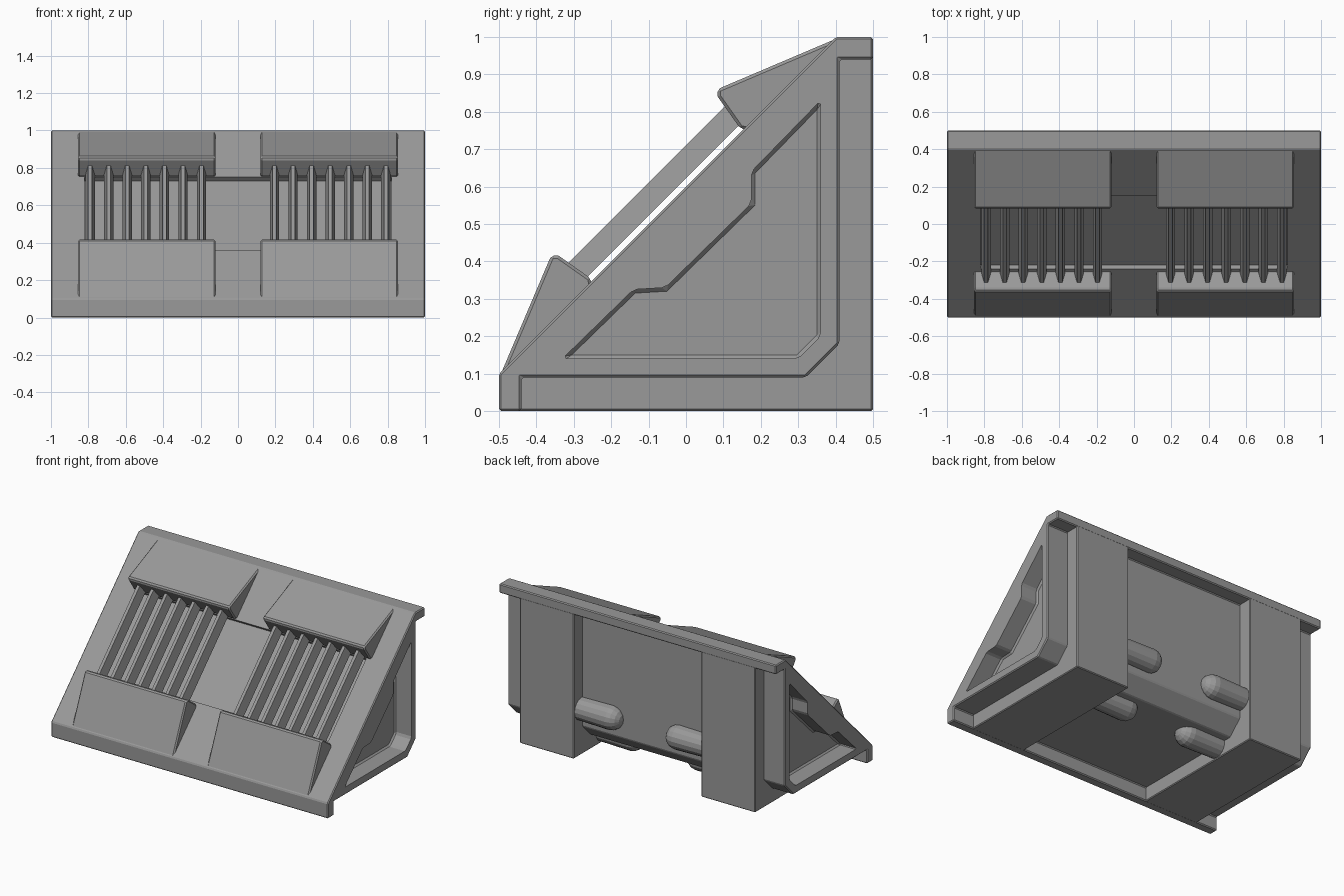
import bpy, bmesh, math
from mathutils import Matrix

if "Cube" in bpy.data.objects:
    bpy.data.objects.remove(bpy.data.objects["Cube"])

# Dark grey finish shared by every part
grey = bpy.data.materials.new("dark_grey")
grey.diffuse_color = (0.32, 0.32, 0.32, 1)
grey.use_nodes = True
grey.node_tree.nodes["Principled BSDF"].inputs["Base Color"].default_value = grey.diffuse_color


def finish(name, bm, bevel=0.0):
    bmesh.ops.recalc_face_normals(bm, faces=bm.faces[:])
    me = bpy.data.meshes.new(name)
    bm.to_mesh(me)
    bm.free()
    me.materials.append(grey)
    ob = bpy.data.objects.new(name, me)
    bpy.context.collection.objects.link(ob)
    if bevel:
        m = ob.modifiers.new("edge_bevel", 'BEVEL')
        m.width = bevel
        m.segments = 1
        m.limit_method = 'ANGLE'
    return ob


def prism(name, profile, x0, x1, bevel=0.0):
    """Extrude a (y, z) profile along x."""
    bm = bmesh.new()
    face = bm.faces.new([bm.verts.new((x0, y, z)) for y, z in profile])
    ext = bmesh.ops.extrude_face_region(bm, geom=[face])
    moved = [v for v in ext["geom"] if isinstance(v, bmesh.types.BMVert)]
    bmesh.ops.translate(bm, verts=moved, vec=(x1 - x0, 0, 0))
    return finish(name, bm, bevel)


def cut(target, cutter):
    m = target.modifiers.new("cut", 'BOOLEAN')
    m.operation = 'DIFFERENCE'
    m.solver = 'EXACT'
    m.object = cutter
    bpy.context.view_layer.objects.active = target
    for mod in [mm.name for mm in target.modifiers]:
        bpy.ops.object.modifier_apply(modifier=mod)
    bpy.data.objects.remove(cutter)


def flip(p):
    """Mirror a (y, z) point across the middle of the slope."""
    return (0.5 - p[1], 0.5 - p[0])


# Wedge core with front and top lips
core = prism("wedge_body", [
    (-0.5, 0), (-0.44, 0), (-0.44, 0.09), (0.32, 0.09), (0.41, 0.18),
    (0.41, 0.94), (0.5, 0.94), (0.5, 1.0), (0.4, 1.0), (-0.5, 0.1)],
    -1, 1, 0.006)

# Shallow recessed panel in the slope
cut(core, prism("panel_cutter", [
    (0.17, 0.73), (0.15, 0.75), (0.05, 0.85), (-0.34, 0.46),
    (-0.24, 0.36), (-0.22, 0.34)], -0.82, 0.82))

# Stepped pockets in both sides
pocket = [(-0.33, 0.14), (0.30, 0.14), (0.36, 0.20), (0.36, 0.83),
          (0.175, 0.64), (0.175, 0.555), (-0.055, 0.33), (-0.14, 0.325)]
for s in (-1, 1):
    cut(core, prism("pocket_cutter", pocket, s * 0.88, s * 1.1, 0.01))

hood = [(0.41, 0.999), (0.083, 0.86), (0.085, 0.84), (0.145, 0.755),
        (0.20, 0.745), (0.41, 0.96)]
bar_count = 7
for s, side in ((-1, "left"), (1, "right")):
    # Back and bottom feet
    prism(f"foot_{side}", [
        (-0.45, 0), (0.5, 0), (0.5, 0.95), (0.39, 0.95), (0.39, 0.2),
        (0.31, 0.11), (-0.45, 0.11)], s * 0.46, s * 0.85, 0.005)

    # Hoods above and below the bars
    prism(f"upper_hood_{side}", hood, s * 0.12, s * 0.855, 0.008)
    prism(f"lower_hood_{side}", [flip(p) for p in hood],
          s * 0.12, s * 0.855, 0.008)

    # Grille bars with a tapered section, running up the slope
    bm = bmesh.new()
    for i in range(bar_count):
        cx = s * (0.195 + i * 0.0993)
        rings = []
        for y, z in ((-0.33, 0.27), (0.17, 0.77)):
            ring = []
            for dx, lift in ((-0.025, 0.011), (0.025, 0.011),
                             (0.010, 0.055), (-0.010, 0.055)):
                ring.append(bm.verts.new((cx + dx, y - lift, z + lift)))
            rings.append(ring)
        a, b = rings
        bm.faces.new(a)
        bm.faces.new(b)
        for k in range(4):
            n = (k + 1) % 4
            bm.faces.new((a[k], a[n], b[n], b[k]))
    finish(f"grille_bars_{side}", bm)

    # Round-ended pegs on the back and the underside
    for place, y, z in (("back", 0.42, 0.30), ("bottom", 0.20, 0.08)):
        bm = bmesh.new()
        bmesh.ops.create_uvsphere(bm, u_segments=16, v_segments=8, radius=0.077)
        for v in bm.verts:
            if v.co.z > 0.001:
                v.co.z += 0.26
        bmesh.ops.transform(
            bm, verts=bm.verts[:],
            matrix=Matrix.Translation((s * 0.24, y, z))
            @ Matrix.Rotation(s * math.pi / 2, 4, 'Y'))
        finish(f"{place}_peg_{side}", bm)
